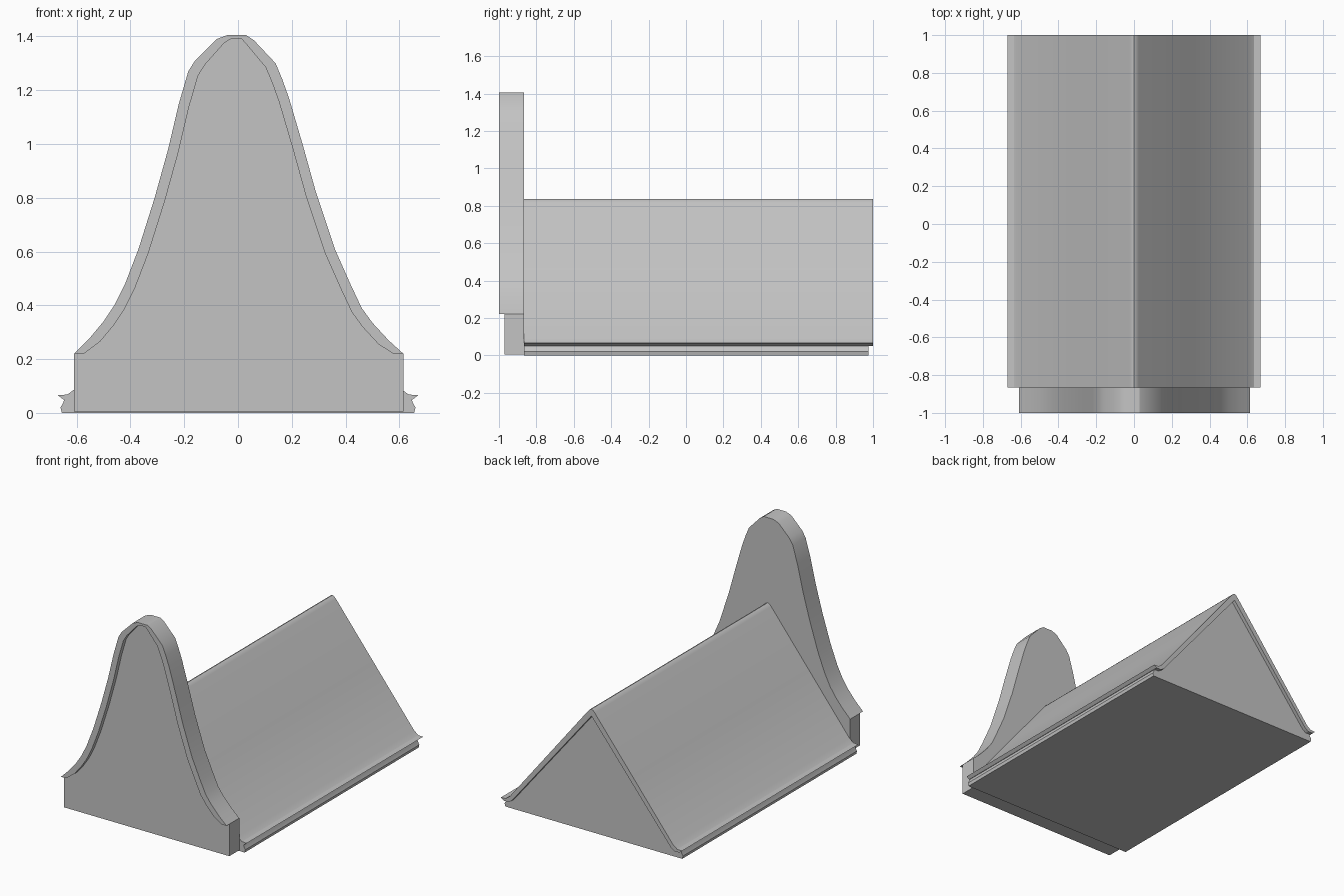
import bpy
import bmesh
import math

cube = bpy.data.objects.get("Cube")
if cube:
    bpy.data.objects.remove(cube, do_unlink=True)

# One plain grey for everything
grey = bpy.data.materials.new("plain_grey")
grey.use_nodes = True
colour = (0.55, 0.55, 0.55, 1.0)
grey.diffuse_color = colour
grey.node_tree.nodes["Principled BSDF"].inputs["Base Color"].default_value = colour


def extrude_profile(name, profile, y_front, y_back):
    """Extrude a closed (x, z) outline along y."""
    bm = bmesh.new()
    front = bm.faces.new([bm.verts.new((x, y_front, z)) for x, z in profile])
    moved = bmesh.ops.extrude_face_region(bm, geom=[front])["geom"]
    verts = [v for v in moved if isinstance(v, bmesh.types.BMVert)]
    bmesh.ops.translate(bm, verts=verts, vec=(0, y_back - y_front, 0))
    # The extrusion consumes or keeps the start face depending on its use
    if not front.is_valid or front not in bm.faces[:]:
        bmesh.ops.holes_fill(bm, edges=bm.edges[:])
    bmesh.ops.recalc_face_normals(bm, faces=bm.faces[:])
    mesh = bpy.data.meshes.new(name)
    bm.to_mesh(mesh)
    bm.free()
    obj = bpy.data.objects.new(name, mesh)
    bpy.context.collection.objects.link(obj)
    mesh.materials.append(grey)
    bpy.ops.object.select_all(action='DESELECT')
    obj.select_set(True)
    bpy.context.view_layer.objects.active = obj
    bpy.ops.object.shade_smooth_by_angle(angle=math.radians(30))
    return obj


def mirrored(half):
    """Complete a right-hand outline with its mirror image."""
    return half + [(-x, z) for x, z in reversed(half) if x > 0]


# Body: gabled prism on a grooved plinth
body_half = [(0.655, 0), (0.66, 0.02), (0.65, 0.038), (0.645, 0.055),
             (0.62, 0.06), (0, 0.80)]
extrude_profile("body", mirrored(body_half), -0.865, 0.975)

# Roof: two slopes with a rounded ridge and flared eaves
top = [(0.67, 0.066), (0.635, 0.068), (0.605, 0.09), (0.31, 0.46),
       (0.025, 0.817), (0.012, 0.831), (0, 0.836)]
under = [(0, 0.79), (0.59, 0.065), (0.615, 0.05), (0.65, 0.05)]
top_line = mirrored(top)
under_line = mirrored(under[::-1])
extrude_profile("roof", top_line + under_line[::-1], -0.865, 1.0)

# Front gable: bell-shaped wall rising above the roof
right_curve = [(0.615, 0.22), (0.56, 0.27), (0.50, 0.335), (0.46, 0.39),
               (0.42, 0.475), (0.36, 0.61), (0.29, 0.82), (0.24, 1.0),
               (0.19, 1.17), (0.165, 1.24), (0.14, 1.30), (0.06, 1.385), (0.03, 1.405)]
left_curve = [(-0.04, 1.405), (-0.08, 1.39), (-0.16, 1.31), (-0.185, 1.27),
              (-0.22, 1.15), (-0.26, 0.98), (-0.31, 0.80), (-0.37, 0.61),
              (-0.42, 0.48), (-0.46, 0.40), (-0.50, 0.34), (-0.55, 0.28),
              (-0.61, 0.22)]
bell = right_curve + left_curve
extrude_profile("front_gable", [(-0.61, 0.005), (0.615, 0.005)] + bell, -0.97, -0.865)


# Raised rim following the bell curve
def inset(point):
    x, z = point
    offset = x + 0.01
    shift = math.copysign(min(0.037, abs(offset) * 0.4), offset)
    return x - shift, max(0.22, z - 0.015)


extrude_profile("gable_rim", bell + [inset(p) for p in reversed(bell)], -1.0, -0.97)
